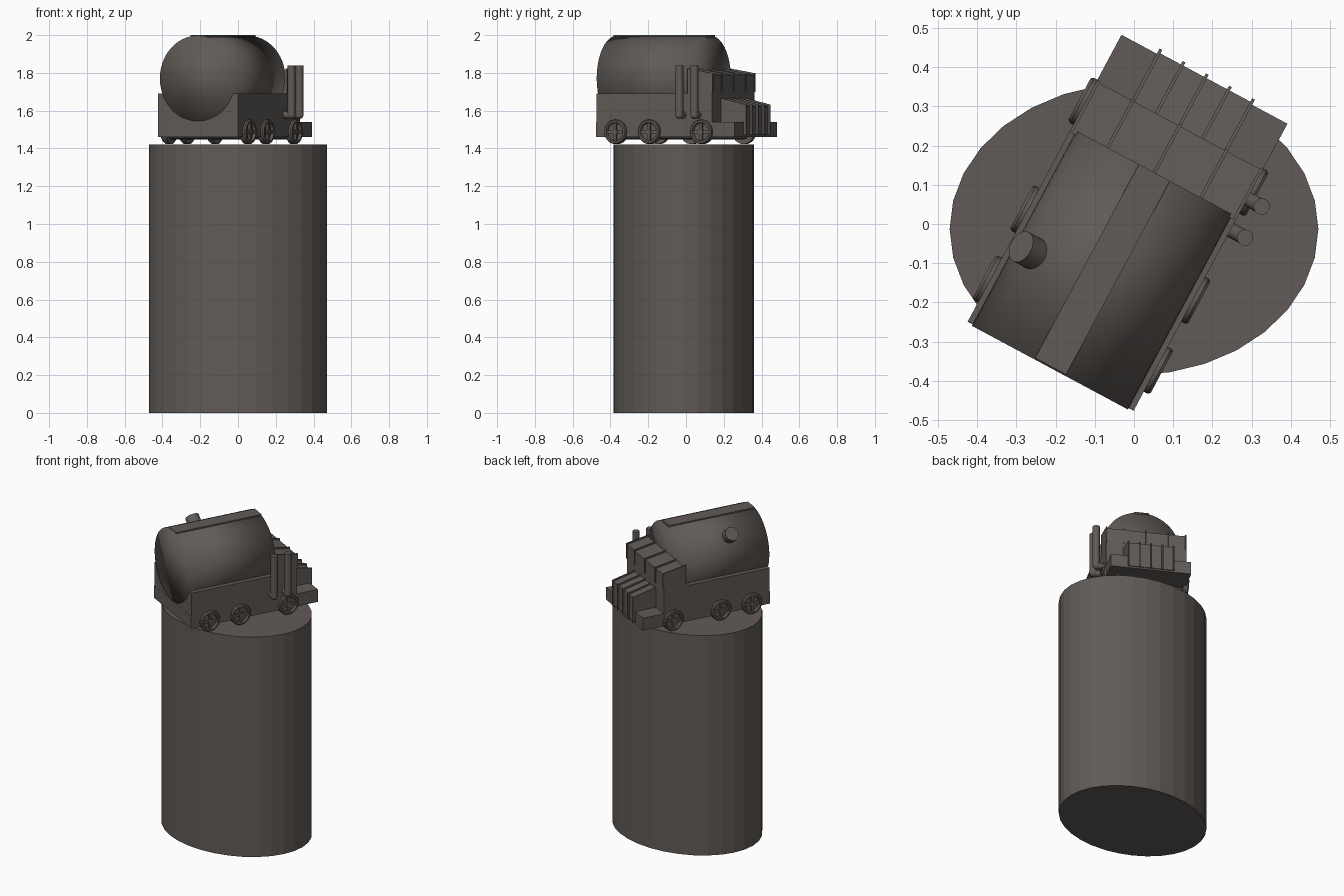
import bpy, bmesh, math
from mathutils import Matrix, Vector

cube = bpy.data.objects.get("Cube")
if cube:
    bpy.data.objects.remove(cube, do_unlink=True)

mat = bpy.data.materials.new("dark warm grey")
mat.use_nodes = True
COLOR = (0.12, 0.105, 0.095, 1)
mat.diffuse_color = COLOR
mat.node_tree.nodes["Principled BSDF"].inputs["Base Color"].default_value = COLOR

# Truck frame: local x is its width, local y points to its nose
TRUCK = Matrix.Rotation(math.radians(-28.2), 4, 'Z') @ Matrix.Translation((-0.016, 0, 0))


def finish(name, bm, frame=TRUCK, angle=30):
    bmesh.ops.recalc_face_normals(bm, faces=bm.faces)
    bm.transform(frame)
    me = bpy.data.meshes.new(name)
    bm.to_mesh(me)
    bm.free()
    me.materials.append(mat)
    ob = bpy.data.objects.new(name, me)
    bpy.context.collection.objects.link(ob)
    bpy.ops.object.select_all(action='DESELECT')
    ob.select_set(True)
    bpy.context.view_layer.objects.active = ob
    bpy.ops.object.shade_smooth_by_angle(angle=math.radians(angle))
    return ob


def add_box(bm, lo, hi):
    lo, hi = Vector(lo), Vector(hi)
    m = Matrix.Translation((lo + hi) / 2) @ Matrix.Diagonal((*(hi - lo), 1))
    bmesh.ops.create_cube(bm, size=1, matrix=m)


def add_rod(bm, a, b, r, seg=16):
    a, b = Vector(a), Vector(b)
    d = b - a
    m = Matrix.Translation((a + b) / 2) @ d.to_track_quat('Z', 'Y').to_matrix().to_4x4()
    bmesh.ops.create_cone(bm, cap_ends=True, segments=seg, radius1=r, radius2=r,
                          depth=d.length, matrix=m)


def add_prism(bm, profile, x0, x1):
    """Extrude a (y, z) profile across the width."""
    face = bm.faces.new([bm.verts.new((x0, y, z)) for y, z in profile])
    ext = bmesh.ops.extrude_face_region(bm, geom=[face])["geom"]
    bmesh.ops.translate(bm, vec=(x1 - x0, 0, 0),
                        verts=[v for v in ext if isinstance(v, bmesh.types.BMVert)])


def box(name, lo, hi):
    bm = bmesh.new()
    add_box(bm, lo, hi)
    return finish(name, bm)


# Oval pedestal
bm = bmesh.new()
bmesh.ops.create_cone(bm, cap_ends=True, segments=32, radius1=1, radius2=1, depth=1)
finish("pedestal", bm, Matrix.Translation((0, -0.013, 0.71)) @ Matrix.Diagonal((0.47, 0.372, 1.42, 1)), 5)

# Chassis and load bed
box("chassis", (-0.24, -0.42, 1.46), (0.24, 0.41, 1.54))
box("load_bed", (-0.24, -0.419, 1.535), (0.24, 0.135, 1.69))

# Tank, walkway and filler stub
TANK_Z, TANK_R = 1.771, 0.226
bm = bmesh.new()
add_rod(bm, (0, -0.424, TANK_Z), (0, 0.14, TANK_Z), TANK_R, 48)
finish("tank", bm, angle=180)
box("tank_walkway", (-0.045, -0.42, 1.985), (0.045, 0.14, 2.0))

bm = bmesh.new()
out = Vector((-math.cos(math.radians(40)), 0, math.sin(math.radians(40))))
root = Vector((0, -0.187, TANK_Z))
add_rod(bm, root + out * 0.19, root + out * 0.275, 0.042, 24)
finish("tank_filler", bm)

# Cab and hood with sloped tops
bm = bmesh.new()
add_prism(bm, [(0.13, 1.53), (0.13, 1.815), (0.275, 1.79), (0.275, 1.53)], -0.24, 0.24)
finish("cab", bm)
bm = bmesh.new()
add_prism(bm, [(0.27, 1.47), (0.27, 1.66), (0.415, 1.625), (0.415, 1.47)], -0.138, 0.138)
finish("hood", bm)

# Thin ribs over the roof and hood
bm = bmesh.new()
for x in (-0.236, -0.135, 0, 0.135, 0.236):
    add_prism(bm, [(0.13, 1.8), (0.13, 1.823), (0.28, 1.798), (0.28, 1.7), (0.27, 1.7)],
              x - 0.004, x + 0.004)
finish("roof_ribs", bm)
bm = bmesh.new()
for i in range(-2, 3):
    x = i * 0.067
    add_prism(bm, [(0.27, 1.64), (0.27, 1.668), (0.425, 1.632), (0.425, 1.47), (0.41, 1.47)],
              x - 0.004, x + 0.004)
finish("grille_ribs", bm)

# Exhaust pipes with elbows on the right side
for i, y in enumerate((0.103, 0.193)):
    bm = bmesh.new()
    x = 0.282
    add_rod(bm, (x, y, 1.575), (x, y, 1.84), 0.021)
    bmesh.ops.create_uvsphere(bm, u_segments=16, v_segments=8, radius=0.021,
                              matrix=Matrix.Translation((x, y, 1.577)))
    add_rod(bm, (0.2, y, 1.577), (x, y, 1.577), 0.019)
    finish(f"exhaust_pipe_{i + 1}", bm)

# Wheels: tyre ring, recessed disc, hub and cross spokes, plus axles
WZ = 1.488
for row, y in zip(("rear", "middle", "front"), (-0.3, -0.098, 0.215)):
    for side, s in (("right", 1), ("left", -1)):
        bm = bmesh.new()
        ring = [(0.046, 0.222), (0.065, 0.222), (0.065, 0.25), (0.06, 0.257), (0.05, 0.257), (0.046, 0.25)]
        vs = [bm.verts.new((s * x, y, WZ + r)) for r, x in ring]
        edges = [bm.edges.new((vs[i], vs[i - 1])) for i in range(len(vs))]
        bmesh.ops.spin(bm, geom=vs + edges, cent=(0, y, WZ), axis=(1, 0, 0),
                       angle=2 * math.pi, steps=24, use_merge=True)
        bmesh.ops.remove_doubles(bm, verts=bm.verts, dist=0.0001)
        add_rod(bm, (s * 0.222, y, WZ), (s * 0.242, y, WZ), 0.048, 24)
        add_rod(bm, (s * 0.222, y, WZ), (s * 0.257, y, WZ), 0.015)
        for dy, dz in ((0.047, 0.008), (0.008, 0.047)):
            add_box(bm, (min(s * 0.23, s * 0.253), y - dy, WZ - dz),
                    (max(s * 0.23, s * 0.253), y + dy, WZ + dz))
        finish(f"{row}_{side}_wheel", bm)
    bm = bmesh.new()
    add_rod(bm, (-0.23, y, WZ), (0.23, y, WZ), 0.04)
    finish(f"{row}_axle", bm)
